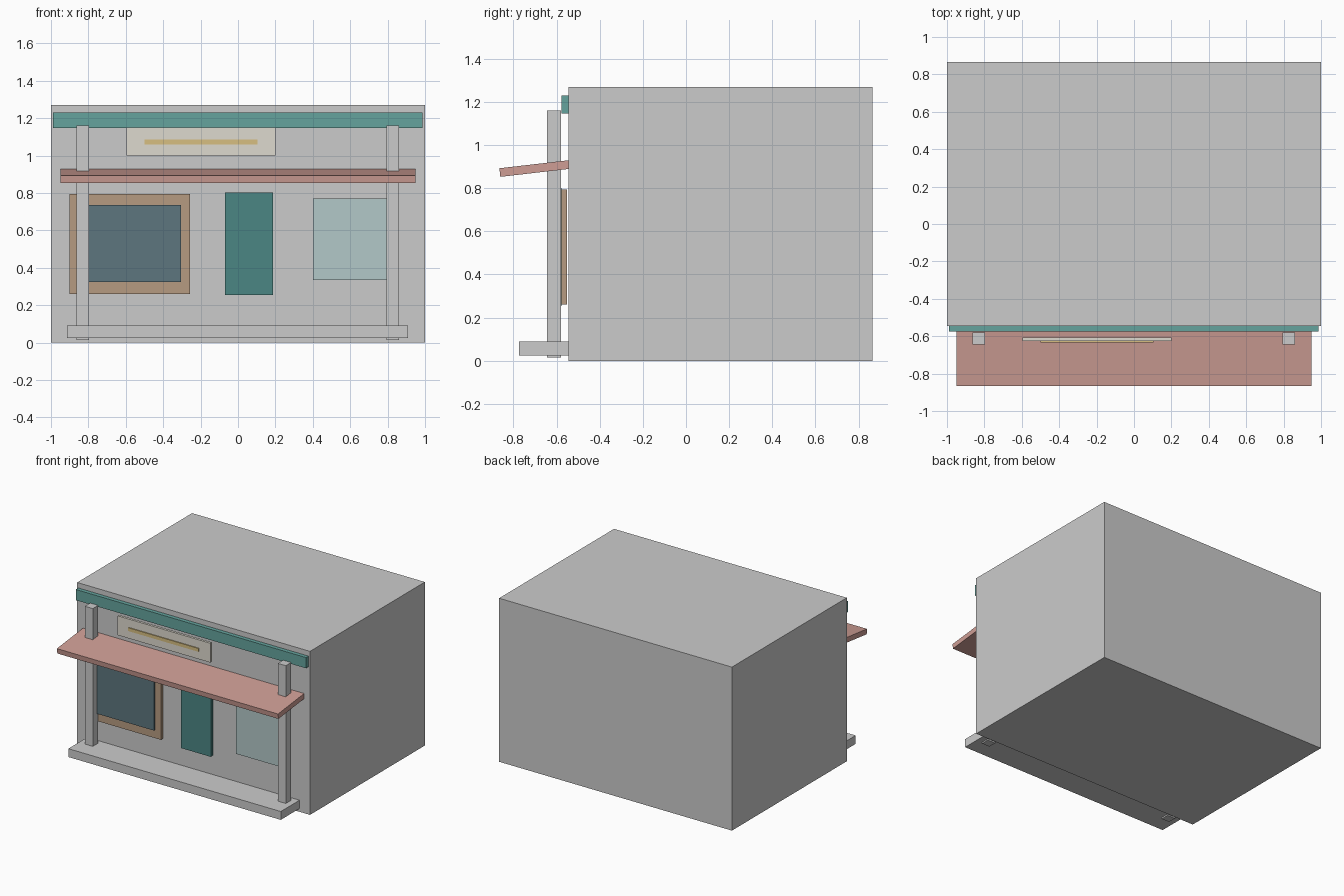
import bpy
import math

if "Cube" in bpy.data.objects:
    bpy.data.objects.remove(bpy.data.objects["Cube"])


def paint(name, rgb):
    mat = bpy.data.materials.new(name)
    mat.diffuse_color = (*rgb, 1)
    mat.use_nodes = True
    mat.node_tree.nodes["Principled BSDF"].inputs["Base Color"].default_value = mat.diffuse_color
    return mat


def box(name, x, y, z, mat=None, tilt=0):
    """Box from (min, max) ranges, optionally tilted about x."""
    spans = (x, y, z)
    bpy.ops.mesh.primitive_cube_add(size=1, location=[(a + b) / 2 for a, b in spans])
    ob = bpy.context.object
    ob.name = name
    ob.scale = [b - a for a, b in spans]
    ob.rotation_euler.x = math.radians(tilt)
    if mat:
        ob.data.materials.append(mat)
    return ob


teal = paint("teal_paint", (0.13, 0.37, 0.34))
dark_teal = paint("door_paint", (0.07, 0.24, 0.23))
coral = paint("awning_cloth", (0.62, 0.34, 0.30))
wood = paint("warm_wood", (0.47, 0.33, 0.22))
dark_glass = paint("dark_glass", (0.11, 0.18, 0.21))
pale_glass = paint("pale_glass", (0.45, 0.58, 0.58))
cream = paint("cream_board", (0.73, 0.70, 0.62))
gold = paint("gold_trim", (0.68, 0.52, 0.22))

# Building mass and step
box("building_body", (-1, 1), (-0.545, 0.865), (0, 1.27))
box("front_step", (-0.915, 0.91), (-0.775, -0.535), (0.025, 0.09))

# Pair of porch posts
for side, cx in (("left", -0.83), ("right", 0.828)):
    box(f"{side}_post", (cx - 0.034, cx + 0.034), (-0.645, -0.58), (0.015, 1.16))

# Fascia band and sloping awning
box("fascia", (-0.99, 0.987), (-0.576, -0.544), (1.147, 1.23), teal)
box("awning", (-0.95, 0.95), (-0.864, -0.524), (0.872, 0.912), coral, 6.6)

# Blank sign board with trim strip
box("sign_board", (-0.595, 0.2), (-0.626, -0.607), (1.0, 1.15), cream)
box("sign_strip", (-0.5, 0.103), (-0.633, -0.626), (1.06, 1.086), gold)

# Door and windows
box("window_frame", (-0.9, -0.257), (-0.58, -0.552), (0.26, 0.795), wood)
box("window_pane", (-0.855, -0.305), (-0.596, -0.58), (0.325, 0.735), dark_glass)
box("door", (-0.07, 0.188), (-0.602, -0.578), (0.255, 0.802), dark_teal)
box("side_window", (0.4, 0.83), (-0.598, -0.586), (0.335, 0.77), pale_glass)
